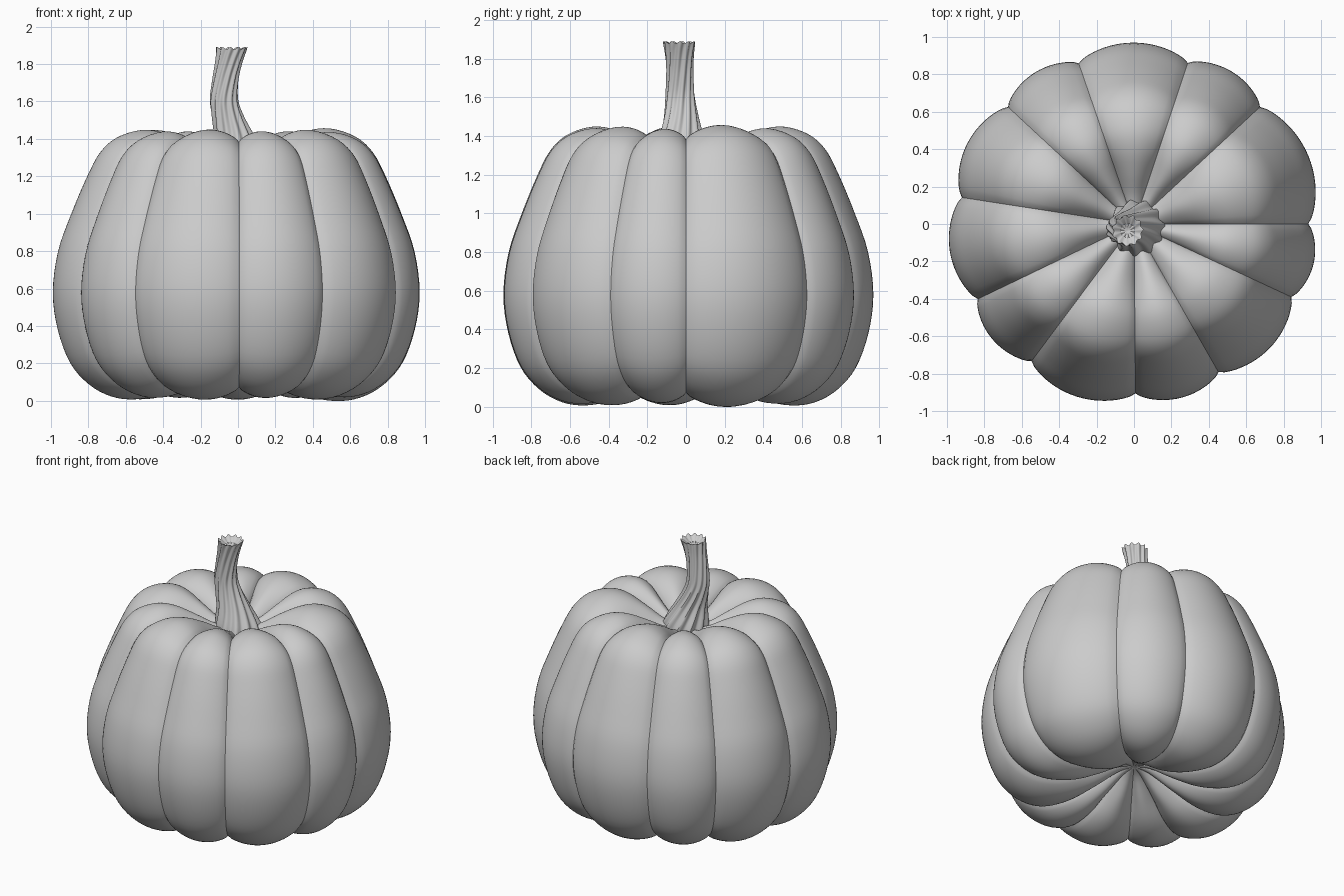
import bpy, bmesh
from math import sin, cos, pi, radians

if "Cube" in bpy.data.objects:
    bpy.data.objects.remove(bpy.data.objects["Cube"])

def spline(pts, steps):
    """Catmull-Rom resampling of a list of tuples."""
    p = [pts[0]] + pts + [pts[-1]]
    out = []
    for i in range(1, len(p) - 2):
        for s in range(steps):
            t = s / steps
            out.append(tuple(0.5 * (2*b + (c-a)*t + (2*a-5*b+4*c-d)*t*t + (3*b-a-3*c+d)*t**3)
                             for a, b, c, d in zip(*p[i-1:i+3])))
    return out + [pts[-1]]

def loft(name, rings, start, end, angle):
    """Skin closed rings of points and fan both ends to a pole."""
    bm = bmesh.new()
    vs = [[bm.verts.new(p) for p in r] for r in rings]
    n = len(vs[0])
    for a, b in zip(vs, vs[1:]):
        for i in range(n):
            j = (i + 1) % n
            bm.faces.new((a[i], a[j], b[j], b[i]))
    lo, hi = bm.verts.new(start), bm.verts.new(end)
    for i in range(n):
        j = (i + 1) % n
        bm.faces.new((lo, vs[0][j], vs[0][i]))
        bm.faces.new((hi, vs[-1][i], vs[-1][j]))
    bmesh.ops.recalc_face_normals(bm, faces=bm.faces)
    me = bpy.data.meshes.new(name)
    bm.to_mesh(me)
    bm.free()
    ob = bpy.data.objects.new(name, me)
    bpy.context.collection.objects.link(ob)
    bpy.ops.object.select_all(action='DESELECT')
    ob.select_set(True)
    bpy.context.view_layer.objects.active = ob
    bpy.ops.object.shade_smooth_by_angle(angle=radians(angle))
    return ob

# Pumpkin body: ridge profile pushed inward along its normal at uneven grooves
profile = spline([(0, .24), (.1, .21), (.25, .11), (.4, .035), (.55, .005), (.68, .02),
                  (.8, .085), (.9, .2), (.967, .38), (.993, .58), (.965, .8), (.895, 1.0),
                  (.81, 1.2), (.74, 1.33), (.65, 1.41), (.52, 1.45), (.4, 1.435),
                  (.27, 1.375), (.14, 1.3), (0, 1.26)], 4)
grooves = [0, 43.7, 72, 108.5, 136.3, 171, 206.3, 234, 270.5, 299, 334.5, 360]
columns = []                                  # (angle, groove depth)
for a, b in zip(grooves, grooves[1:]):
    bulge = .065 * ((b - a) / 36) ** .6
    for s in range(20):
        t = s / 20
        columns.append((radians(a + (b - a) * t), .067 - bulge * sin(pi * t) ** .7))
rings = []
for i in range(1, len(profile) - 1):
    (r0, z0), (r, z), (r1, z1) = profile[i-1:i+2]
    dr, dz = r1 - r0, z1 - z0
    length = (dr * dr + dz * dz) ** .5
    nr, nz = dz / length, -dr / length        # outward normal
    f = min(1, r / .3)
    f = f * f * (3 - 2 * f)
    ring = []
    for ang, d in columns:
        rr = max(.004, r - nr * d * f)
        ring.append((rr * cos(ang) * 1.006, rr * sin(ang) * .978, z - nz * d * f))
    rings.append(ring)
loft("pumpkin_body", rings, (0, 0, .24), (0, 0, 1.26), 40)

# Stem: ribbed, twisted and bent, flared at both ends
path = spline([(.02, -.02, 1.25, .155), (.01, -.02, 1.31, .145), (-.02, -.023, 1.42, .108),
               (-.055, -.026, 1.52, .086), (-.075, -.03, 1.61, .075), (-.066, -.032, 1.72, .07),
               (-.05, -.034, 1.81, .073), (-.034, -.035, 1.885, .083)], 4)
RIBS, SEG = 11, 88

def stem_ring(x, y, z, r, lip=0.0):
    ring = []
    for k in range(SEG):
        a = 2 * pi * k / SEG
        c = cos(RIBS * a)
        tw = a + 1.9 * (z - 1.25)
        rr = r * (.945 + .075 * c)
        ring.append((x + rr * cos(tw), y + rr * sin(tw), z + lip * c))
    return ring

stem = [stem_ring(*p) for p in path[:-1]]
x, y, z, r = path[-1]
stem.append(stem_ring(x, y, z, r, .006))
stem.append(stem_ring(x, y, z - .004, r * .86, .006))   # hollow cut end
stem.append(stem_ring(x, y, z - .03, r * .5, .004))
loft("stem", stem, (.02, -.02, 1.25), (x, y, z - .035), 40)
